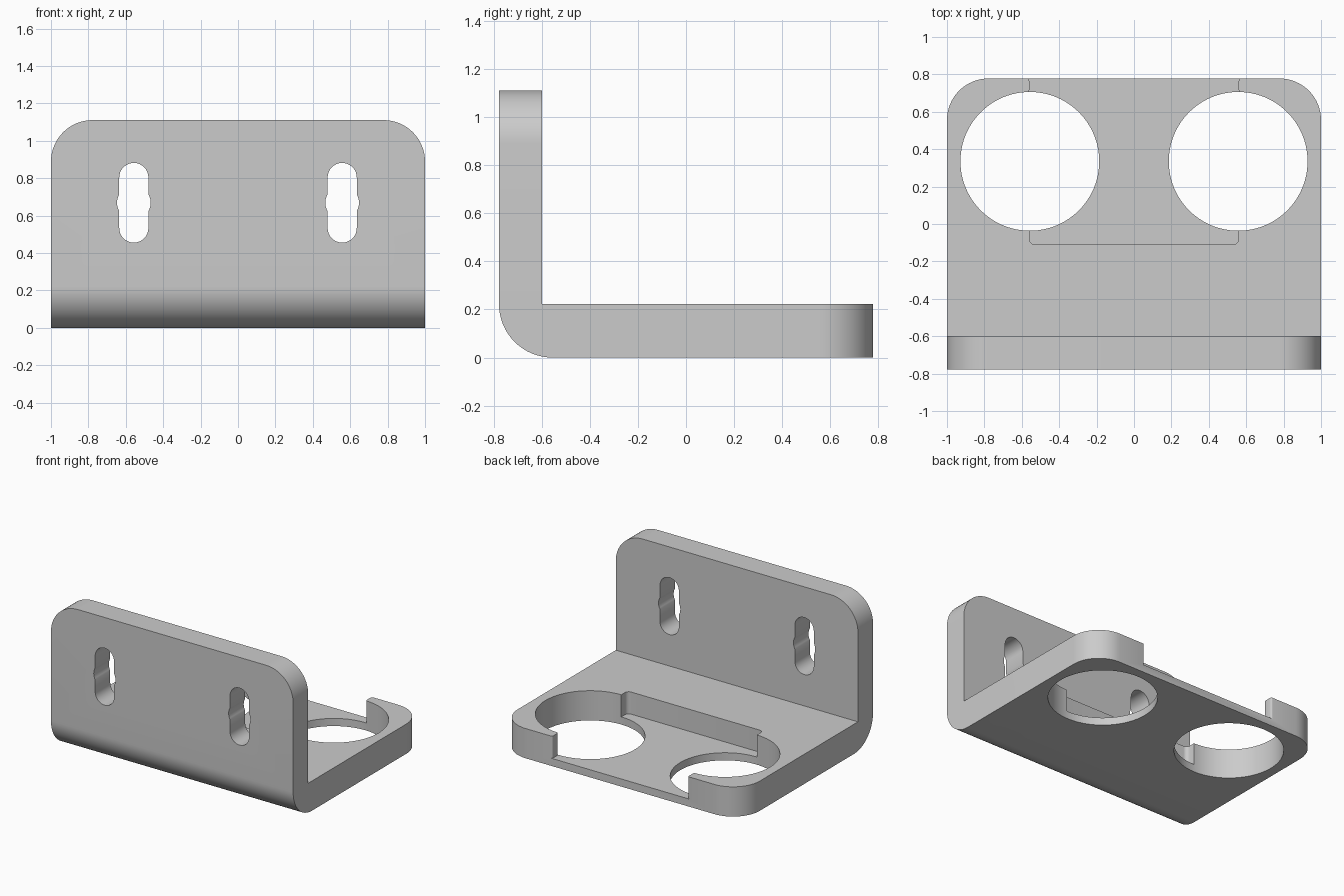
import bpy, bmesh
from math import sin, cos, pi
from mathutils import Vector

if "Cube" in bpy.data.objects:
    bpy.data.objects.remove(bpy.data.objects["Cube"])

BACK, THICK, TOP = 0.778, 0.222, 1.111
HOLE_X, HOLE_Y, HOLE_R = 0.557, 0.335, 0.371
FLOOR = 0.057

grey = bpy.data.materials.new("light grey")
grey.use_nodes = True
grey.diffuse_color = (0.6, 0.6, 0.6, 1)
grey.node_tree.nodes["Principled BSDF"].inputs["Base Color"].default_value = (0.6, 0.6, 0.6, 1)


def arc(cx, cy, r, start, end, n):
    """Points on an arc, angles in units of pi."""
    return [(cx + r * cos(pi * (start + (end - start) * i / n)),
             cy + r * sin(pi * (start + (end - start) * i / n))) for i in range(n + 1)]


def prism(name, outline, place, push):
    """Extrude a 2D outline, placed in 3D by a function, along a vector."""
    bm = bmesh.new()
    face = bm.faces.new([bm.verts.new(place(a, b)) for a, b in outline])
    side = bmesh.ops.extrude_face_region(bm, geom=[face])
    bmesh.ops.translate(bm, vec=Vector(push),
                        verts=[v for v in side["geom"] if isinstance(v, bmesh.types.BMVert)])
    bmesh.ops.recalc_face_normals(bm, faces=bm.faces)
    mesh = bpy.data.meshes.new(name)
    bm.to_mesh(mesh)
    bm.free()
    obj = bpy.data.objects.new(name, mesh)
    bpy.context.collection.objects.link(obj)
    return obj


def upright(a, b):
    return (a, -1, b)


def flat(z):
    return lambda a, b: (a, b, z)


# L-shaped body
profile = [(-BACK, 0), (BACK, 0), (BACK, THICK), (-0.6, THICK), (-0.6, TOP), (-BACK, TOP)]
bracket = prism("bracket", profile, lambda a, b: (-1, a, b), (2, 0, 0))
bracket.data.materials.append(grey)

# Rounded bend, top corners and tray corners
bm = bmesh.new()
bm.from_mesh(bracket.data)
corners = []
for e in bm.edges:
    mid = (e.verts[0].co + e.verts[1].co) / 2
    along = e.verts[1].co - e.verts[0].co
    bend = abs(along.x) > 1 and mid.y < -0.7 and mid.z < 0.01
    top = abs(along.y) > 0.1 and mid.z > TOP - 0.01
    tray = abs(along.z) > 0.1 and mid.y > BACK - 0.01
    if bend or top or tray:
        corners.append(e)
bmesh.ops.bevel(bm, geom=corners, offset=0.222, segments=16, profile=0.5, affect='EDGES')
bm.to_mesh(bracket.data)
bm.free()

# Cutters: round holes and mounting slots on each side
cutters = []
for label, s in (("left", 1), ("right", -1)):
    x = s * HOLE_X
    ring = arc(x, HOLE_Y, HOLE_R, 0, 2, 96)[:-1]
    cutters.append(prism(label + "_hole_cutter", ring, flat(-0.1), (0, 0, 0.5)))
    slot = arc(x, 0.804, 0.078, 0, 1, 16) + arc(x, 0.534, 0.078, 1, 2, 16)
    cutters.append(prism(label + "_slot_cutter", slot, upright, (0, 0.6, 0)))
    bulge = arc(x, 0.669, 0.09, 0, 2, 32)[:-1]
    cutters.append(prism(label + "_bulge_cutter", bulge, upright, (0, 0.6, 0)))

# Cutter: recess between the holes, open at the back, with softened lip ends
w, soft = 0.56, 0.013
half = arc(w - 0.03, -0.08, 0.03, 1.5, 2, 6)
half += [(w, 0.6), (w + soft, 0.6)]
half += arc(w + soft, 0.705 + soft, soft, 1.5, 1, 4)
half += arc(w + soft, BACK - soft, soft, 1, 0.5, 4)
half += [(w + soft, 0.9)]
recess = half + [(-a, b) for a, b in reversed(half)]
cutters.append(prism("recess_cutter", recess, flat(FLOOR), (0, 0, 0.5)))

for c in cutters:
    c.hide_render = True
    m = bracket.modifiers.new(c.name, 'BOOLEAN')
    m.operation = 'DIFFERENCE'
    m.solver = 'EXACT'
    m.object = c

# Bake the cuts and drop the cutters
bpy.context.view_layer.update()
result = bpy.data.meshes.new_from_object(bracket.evaluated_get(bpy.context.evaluated_depsgraph_get()))
bracket.modifiers.clear()
bracket.data = result
for c in cutters:
    bpy.data.objects.remove(c)

bpy.ops.object.select_all(action='DESELECT')
bracket.select_set(True)
bpy.context.view_layer.objects.active = bracket
bpy.ops.object.shade_smooth_by_angle(angle=pi / 6)
